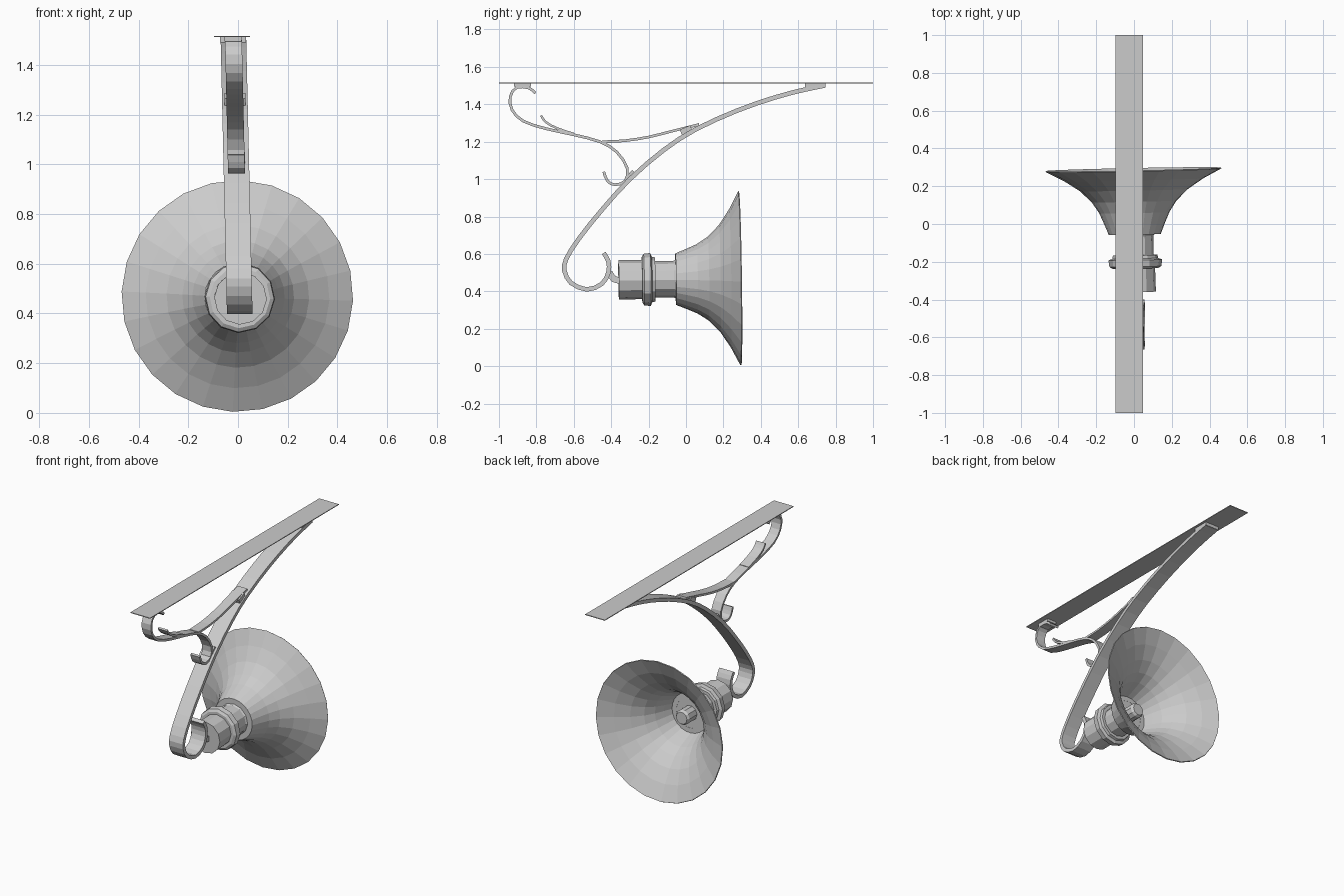
import bpy, bmesh, math
from mathutils import Matrix, Vector

cube = bpy.data.objects.get("Cube")
if cube:
    bpy.data.objects.remove(cube, do_unlink=True)

metal = bpy.data.materials.new("grey_metal")
metal.use_nodes = True
GREY = (0.6, 0.6, 0.6, 1)
metal.diffuse_color = GREY
metal.node_tree.nodes["Principled BSDF"].inputs["Base Color"].default_value = GREY


def finish(name, bm):
    bmesh.ops.recalc_face_normals(bm, faces=bm.faces)
    mesh = bpy.data.meshes.new(name)
    bm.to_mesh(mesh)
    bm.free()
    mesh.materials.append(metal)
    obj = bpy.data.objects.new(name, mesh)
    bpy.context.collection.objects.link(obj)
    return obj


def lean(z):
    # The bracket leans slightly to its right as it rises
    return 0.007 - 0.023 * (z - 0.4)


def smooth_path(points, steps):
    pts = [Vector(p) for p in points]
    ext = [2 * pts[0] - pts[1]] + pts + [2 * pts[-1] - pts[-2]]
    out = []
    for a, b, c, d in zip(ext, ext[1:], ext[2:], ext[3:]):
        for i in range(steps):
            t = i / steps
            out.append(0.5 * (2 * b + (c - a) * t + (2 * a - 5 * b + 4 * c - d) * t**2
                              + (3 * b - a - 3 * c + d) * t**3))
    return out + [pts[-1]]


def strap(name, points, width, thick, steps=2):
    # Flat bar swept along a (y, z) path
    path = smooth_path(points, steps)
    bm = bmesh.new()
    rings = []
    for i, p in enumerate(path):
        tan = (path[min(i + 1, len(path) - 1)] - path[max(i - 1, 0)]).normalized()
        n = Vector((-tan.y, tan.x)) * thick / 2
        ring = []
        for sx, sn in ((-1, -1), (1, -1), (1, 1), (-1, 1)):
            q = p + n * sn
            ring.append(bm.verts.new((lean(q.y) + sx * width / 2, q.x, q.y)))
        rings.append(ring)
    for r, s in zip(rings, rings[1:]):
        for k in range(4):
            bm.faces.new((r[k], r[(k + 1) % 4], s[(k + 1) % 4], s[k]))
    bm.faces.new(rings[0])
    bm.faces.new(rings[-1])
    return finish(name, bm)


def box(name, centre, size, tilt=0):
    bm = bmesh.new()
    bmesh.ops.create_cube(bm, size=1, matrix=Matrix.Translation(centre)
                          @ Matrix.Rotation(tilt, 4, "X") @ Matrix.Diagonal((*size, 1)))
    return finish(name, bm)


# Lamp axis points backwards with a slight turn and tilt
AXIS = Matrix.Translation((0.003, 0, 0.466)) @ Vector((-0.02, 1, 0.014)).to_track_quat("Z", "Y").to_matrix().to_4x4()


def lathe(name, profile, sides, closed=False, turn=0.04):
    # Profile of (distance along lamp axis, radius)
    bm = bmesh.new()
    rings = []
    for y, r in profile:
        rings.append([bm.verts.new(AXIS @ Vector((r * math.cos(a), r * math.sin(a), y)))
                      for a in (turn + math.tau * k / sides for k in range(sides))])
    pairs = list(zip(rings, rings[1:]))
    if closed:
        pairs.append((rings[-1], rings[0]))
    for r, s in pairs:
        for k in range(sides):
            j = (k + 1) % sides
            bm.faces.new((r[k], r[j], s[j], s[k]))
    if not closed:
        bm.faces.new(rings[0])
        bm.faces.new(rings[-1])
    return finish(name, bm)


# Ceiling plate
box("mounting_plate", (-0.025, 0, 1.514), (0.145, 2, 0.005))

# Main arm with the curled lower end
strap("main_arm", [(0.74, 1.5), (0.62, 1.475), (0.47, 1.435), (0.27, 1.365), (0.05, 1.265),
                   (-0.12, 1.155), (-0.3, 1.0), (-0.45, 0.835), (-0.57, 0.685), (-0.64, 0.575),
                   (-0.65, 0.51), (-0.615, 0.445), (-0.53, 0.41), (-0.45, 0.44),
                   (-0.415, 0.5), (-0.415, 0.56), (-0.44, 0.605)], 0.103, 0.024)

# Scrollwork between plate and arm
strap("long_scroll", [(-0.805, 1.46), (-0.84, 1.487), (-0.905, 1.49), (-0.94, 1.44),
                      (-0.93, 1.37), (-0.87, 1.31), (-0.75, 1.27), (-0.6, 1.237),
                      (-0.46, 1.2), (-0.37, 1.145), (-0.315, 1.06), (-0.325, 0.99),
                      (-0.38, 0.97), (-0.42, 0.99), (-0.44, 1.04)], 0.068, 0.015)
strap("upper_scroll", [(-0.45, 1.2), (-0.33, 1.205), (-0.2, 1.225), (-0.08, 1.255), (0.07, 1.292)],
      0.068, 0.014)
strap("scroll_spur", [(-0.775, 1.34), (-0.75, 1.305), (-0.69, 1.272), (-0.6, 1.242)], 0.068, 0.012)

# Feet and clamps joining the bars
box("rear_foot", (-0.02, 0.69, 1.501), (0.103, 0.11, 0.022))
box("front_foot", (-0.02, -0.875, 1.503), (0.068, 0.09, 0.017))
box("upper_clamp", (-0.012, 0.0, 1.262), (0.085, 0.06, 0.03), 0.4)
box("lower_clamp", (-0.005, -0.295, 1.022), (0.068, 0.05, 0.025), 0.85)

# Link between the curled arm and the lamp
strap("lamp_link", [(-0.41, 0.5), (-0.385, 0.465), (-0.35, 0.46)], 0.06, 0.035)

# Lamp socket with its collar
lathe("lamp_socket", [(-0.36, 0.106), (-0.235, 0.104), (-0.235, 0.122), (-0.225, 0.138),
                      (-0.19, 0.142), (-0.182, 0.122), (-0.165, 0.118), (-0.165, 0.098),
                      (-0.065, 0.098), (-0.05, 0.108)], 12)

# Thin flared shade, open at the back
outer = [(-0.055, 0.1), (-0.055, 0.138), (0, 0.16), (0.06, 0.186), (0.12, 0.225),
         (0.18, 0.287), (0.235, 0.37), (0.285, 0.466)]
inner = [(y + 0.006, r - 0.006) for y, r in reversed(outer[1:-1])]
lathe("shade", outer + [(0.29, 0.463)] + inner + [(-0.049, 0.1)], 24, closed=True)

# Bulb inside the shade
lathe("bulb", [(-0.06, 0.05), (0.03, 0.05), (0.045, 0.04)], 10)
